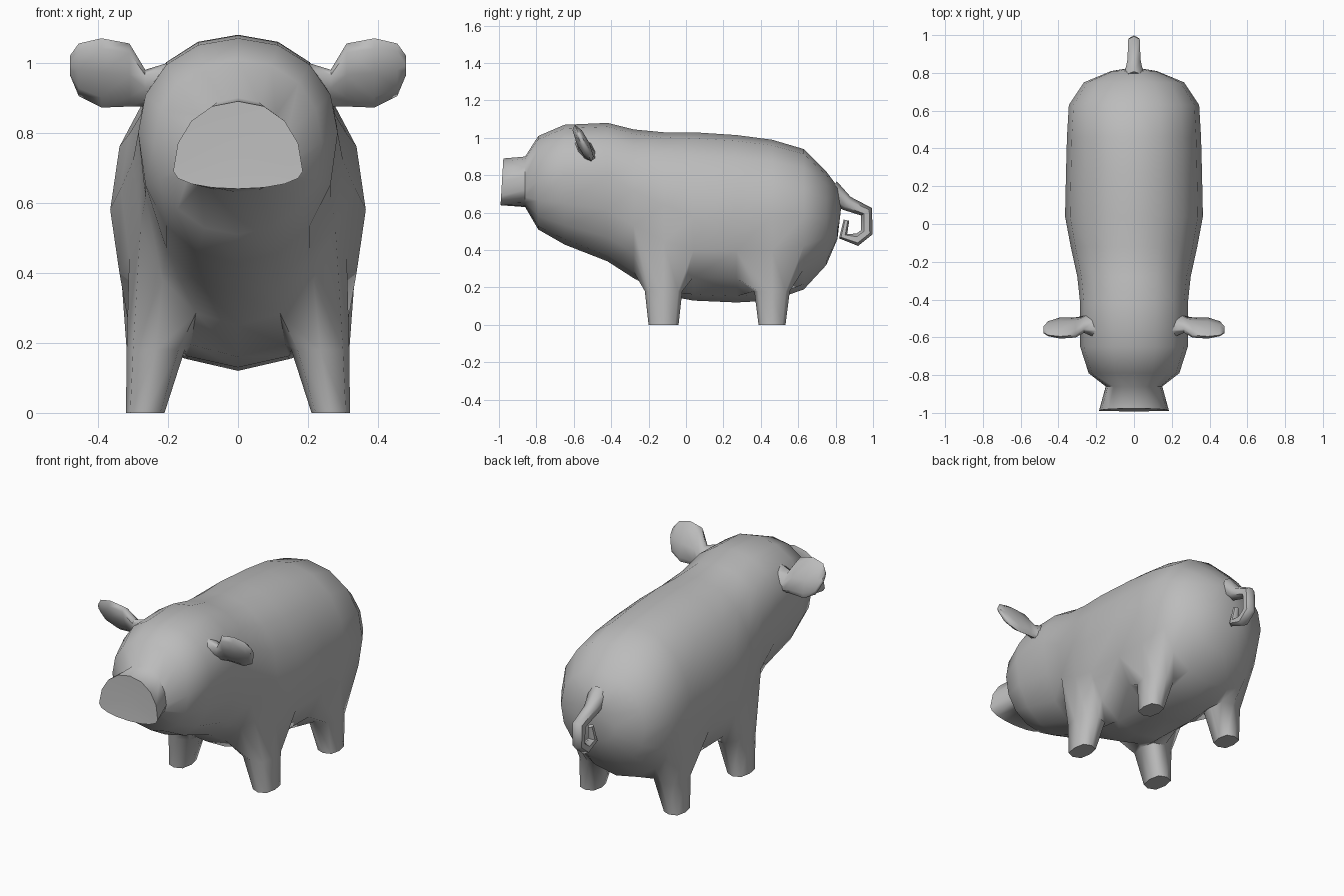
import bpy, bmesh, math
from mathutils import Vector

if "Cube" in bpy.data.objects:
    bpy.data.objects.remove(bpy.data.objects["Cube"])

grey = bpy.data.materials.new("plain_grey")
grey.diffuse_color = (0.5, 0.5, 0.5, 1)
grey.use_nodes = True
grey.node_tree.nodes["Principled BSDF"].inputs["Base Color"].default_value = grey.diffuse_color


def finish(bm, name, angle=60):
    """Turn a bmesh into a smooth-shaded object."""
    bmesh.ops.recalc_face_normals(bm, faces=bm.faces)
    me = bpy.data.meshes.new(name)
    bm.to_mesh(me)
    bm.free()
    me.materials.append(grey)
    ob = bpy.data.objects.new(name, me)
    bpy.context.collection.objects.link(ob)
    bpy.ops.object.select_all(action='DESELECT')
    ob.select_set(True)
    bpy.context.view_layer.objects.active = ob
    bpy.ops.object.shade_smooth_by_angle(angle=math.radians(angle))
    return ob


def bridge(bm, a, b, skip=()):
    n = len(a)
    for k in range(n):
        if k not in skip:
            bm.faces.new((a[k], a[(k + 1) % n], b[(k + 1) % n], b[k]))


def fan(bm, ring, tip):
    v = bm.verts.new(tip)
    for k in range(len(ring)):
        bm.faces.new((ring[k], ring[(k + 1) % len(ring)], v))


# Body cross-sections from snout to rump: y, top, widest height, bottom, half width
sections = [
    (-0.985, 0.89, 0.69, 0.64, 0.185),
    (-0.86, 0.90, 0.72, 0.63, 0.15),
    (-0.79, 1.01, 0.77, 0.51, 0.24),
    (-0.65, 1.07, 0.80, 0.43, 0.285),
    (-0.42, 1.08, 0.80, 0.34, 0.285),
    (-0.28, 1.045, 0.72, 0.25, 0.30),
    (-0.12, 1.03, 0.64, 0.16, 0.335),
    (0.04, 1.03, 0.58, 0.13, 0.365),
    (0.27, 1.015, 0.58, 0.12, 0.36),
    (0.46, 0.99, 0.58, 0.13, 0.355),
    (0.63, 0.94, 0.58, 0.19, 0.345),
    (0.75, 0.82, 0.57, 0.32, 0.265),
    (0.81, 0.74, 0.57, 0.46, 0.12),
]
N = 16
bm = bmesh.new()
rings = []
for i, (y, top, mid, bot, w) in enumerate(sections):
    ring = []
    for k in range(N):
        a = 2 * math.pi * k / N
        c, s = math.cos(a), math.sin(a)
        z = mid + (top - mid if s > 0 else bot - mid) * abs(s) ** 0.95
        x = w * math.copysign(abs(c) ** 0.95, c)
        yy = y + (0.06 * (z - 0.75) if i == 0 else 0)  # snout leans forward at the bottom
        ring.append(bm.verts.new((x, yy, z)))
    rings.append(ring)

# Body skin, leaving openings where the legs grow out
for i in range(len(rings) - 1):
    bridge(bm, rings[i], rings[i + 1], (9, 10, 13, 14) if i in (5, 6, 8, 9) else ())
fan(bm, rings[0], (0, -0.98, 0.75))
fan(bm, rings[-1], (0, 0.83, 0.63))

# Legs: eight-sided tubes pulled down from each opening
for i, cy, r_top, r_foot in ((5, -0.12, 0.10, 0.08), (8, 0.46, 0.095, 0.072)):
    for side in (1, -1):
        cols = (13, 14, 15) if side > 0 else (11, 10, 9)   # inner, middle, outer
        path = [(0, 0), (1, 0), (2, 0), (2, 1), (2, 2), (1, 2), (0, 2), (0, 1)]
        prev = [rings[i + r][cols[c]] for c, r in path]
        for cx, rx, ry, z in ((0.235, 0.083, r_top, 0.18), (0.265, 0.055, r_foot, 0)):
            loop = []
            for c, r in path:
                u, v = c - 1, r - 1
                f = 0.78 if u and v else 1
                loop.append(bm.verts.new((side * (cx + rx * u * f), cy + ry * v * f, z)))
            bridge(bm, prev, loop)
            prev = loop
        bm.faces.new(prev)
finish(bm, "body_with_legs")

# Ears: flattened tapering pods tilted backwards, mirrored
bm = bmesh.new()
prev = None
for x, hi, lo, t in ((0.20, 1.00, 0.83, 0.07), (0.265, 0.98, 0.875, 0.04),
                     (0.31, 1.055, 0.875, 0.035), (0.39, 1.07, 0.872, 0.035),
                     (0.455, 1.055, 0.905, 0.022), (0.48, 1.02, 0.965, 0.012)):
    ring = []
    for k in range(8):
        a = math.pi * k / 4
        z = (hi + lo) / 2 + (hi - lo) / 2 * math.sin(a)
        ring.append(bm.verts.new((x, -0.55 - 0.45 * (z - 0.97) + t * math.cos(a), z)))
    if prev:
        bridge(bm, prev, ring)
    else:
        bm.faces.new(ring)
    prev = ring
bm.faces.new(prev)
ears = finish(bm, "ears")
ears.modifiers.new("mirror", 'MIRROR')

# Curly tail: six-sided tube along a hooked path (y, z, radius)
path = [(0.77, 0.72, 0.06), (0.86, 0.65, 0.04), (0.965, 0.605, 0.035), (0.967, 0.495, 0.033),
        (0.915, 0.455, 0.033), (0.84, 0.475, 0.025), (0.858, 0.56, 0.015)]
bm = bmesh.new()
prev = None
for i, (y, z, r) in enumerate(path):
    a, b = path[max(i - 1, 0)], path[min(i + 1, len(path) - 1)]
    t = Vector((0, b[0] - a[0], b[1] - a[1])).normalized()
    n = Vector((0, -t.z, t.y))
    ring = []
    for k in range(6):
        ang = math.pi * k / 3
        ring.append(bm.verts.new(Vector((r * math.sin(ang), y, z)) + n * r * math.cos(ang)))
    if prev:
        bridge(bm, prev, ring)
    else:
        bm.faces.new(ring)
    prev = ring
bm.faces.new(prev)
finish(bm, "tail")
